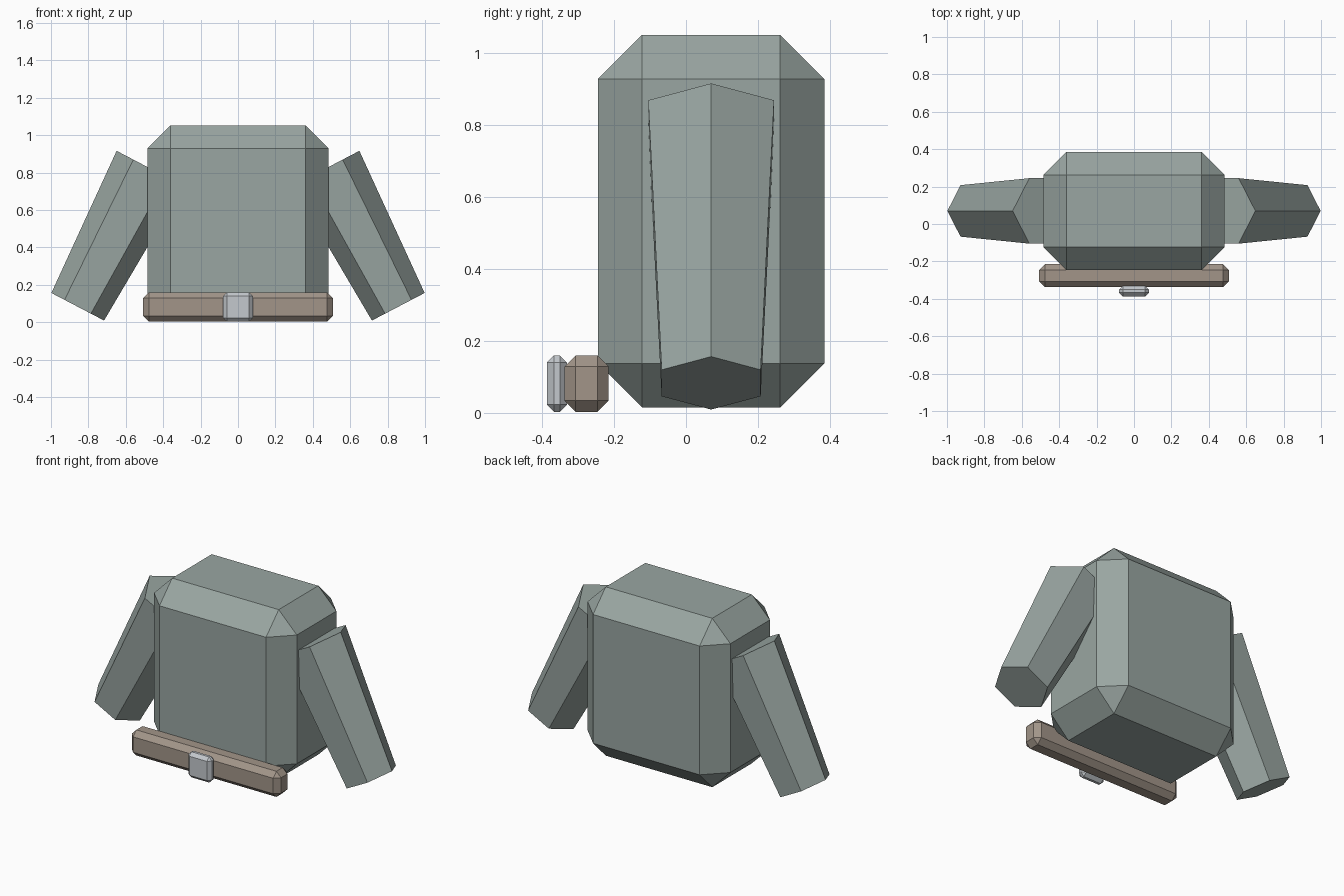
import bpy, bmesh, math
from mathutils import Vector

if "Cube" in bpy.data.objects:
    bpy.data.objects.remove(bpy.data.objects["Cube"])


def material(name, rgb):
    m = bpy.data.materials.new(name)
    m.diffuse_color = (*rgb, 1)
    m.use_nodes = True
    m.node_tree.nodes["Principled BSDF"].inputs["Base Color"].default_value = m.diffuse_color
    return m


cloth = material("cloth", (0.32, 0.38, 0.36))
leather = material("leather", (0.36, 0.30, 0.25))
metal = material("metal", (0.55, 0.58, 0.61))


def finish(bm, name, mat):
    bmesh.ops.recalc_face_normals(bm, faces=bm.faces)
    me = bpy.data.meshes.new(name)
    bm.to_mesh(me)
    bm.free()
    me.materials.append(mat)
    ob = bpy.data.objects.new(name, me)
    bpy.context.collection.objects.link(ob)
    return ob


def chamfered_box(name, lo, hi, width, mat):
    lo, hi = Vector(lo), Vector(hi)
    bm = bmesh.new()
    bmesh.ops.create_cube(bm, size=1)
    for v in bm.verts:
        v.co = (lo + hi) / 2 + v.co * (hi - lo)
    bmesh.ops.bevel(bm, geom=bm.edges[:], offset=width, segments=1,
                    affect='EDGES', clamp_overlap=True)
    return finish(bm, name, mat)


def sleeve(name, side):
    # Tapered six-sided tube from shoulder to cuff
    top, end = Vector((0.47, 0.07, 0.823)), Vector((0.857, 0.07, 0.083))
    axis = (end - top).normalized()
    out = Vector((-axis.z, 0, axis.x))
    across = Vector((0, 1, 0))
    bm = bmesh.new()
    rings = []
    for centre, r in ((top, 0.202), (end, 0.159)):
        ring = []
        for i in range(6):
            a = i * math.pi / 3
            p = centre + r * (math.cos(a) * out + math.sin(a) * across)
            ring.append(bm.verts.new((side * p.x, p.y, p.z)))
        rings.append(ring)
        bm.faces.new(ring)
    for i in range(6):
        j = (i + 1) % 6
        bm.faces.new((rings[0][i], rings[0][j], rings[1][j], rings[1][i]))
    return finish(bm, name, cloth)


# Fix the sleeve's outward direction: up and away from the body
_sleeve_axis_note = None

# Body
chamfered_box("torso", (-0.485, -0.245, 0.015), (0.485, 0.385, 1.052), 0.123, cloth)

# Belt and buckle
chamfered_box("belt", (-0.507, -0.338, 0.003), (0.507, -0.215, 0.16), 0.031, leather)
chamfered_box("buckle", (-0.08, -0.387, 0.003), (0.08, -0.331, 0.16), 0.02, metal)

# Sleeves
for side, label in ((1, "right"), (-1, "left")):
    sleeve(label + "_sleeve", side)
